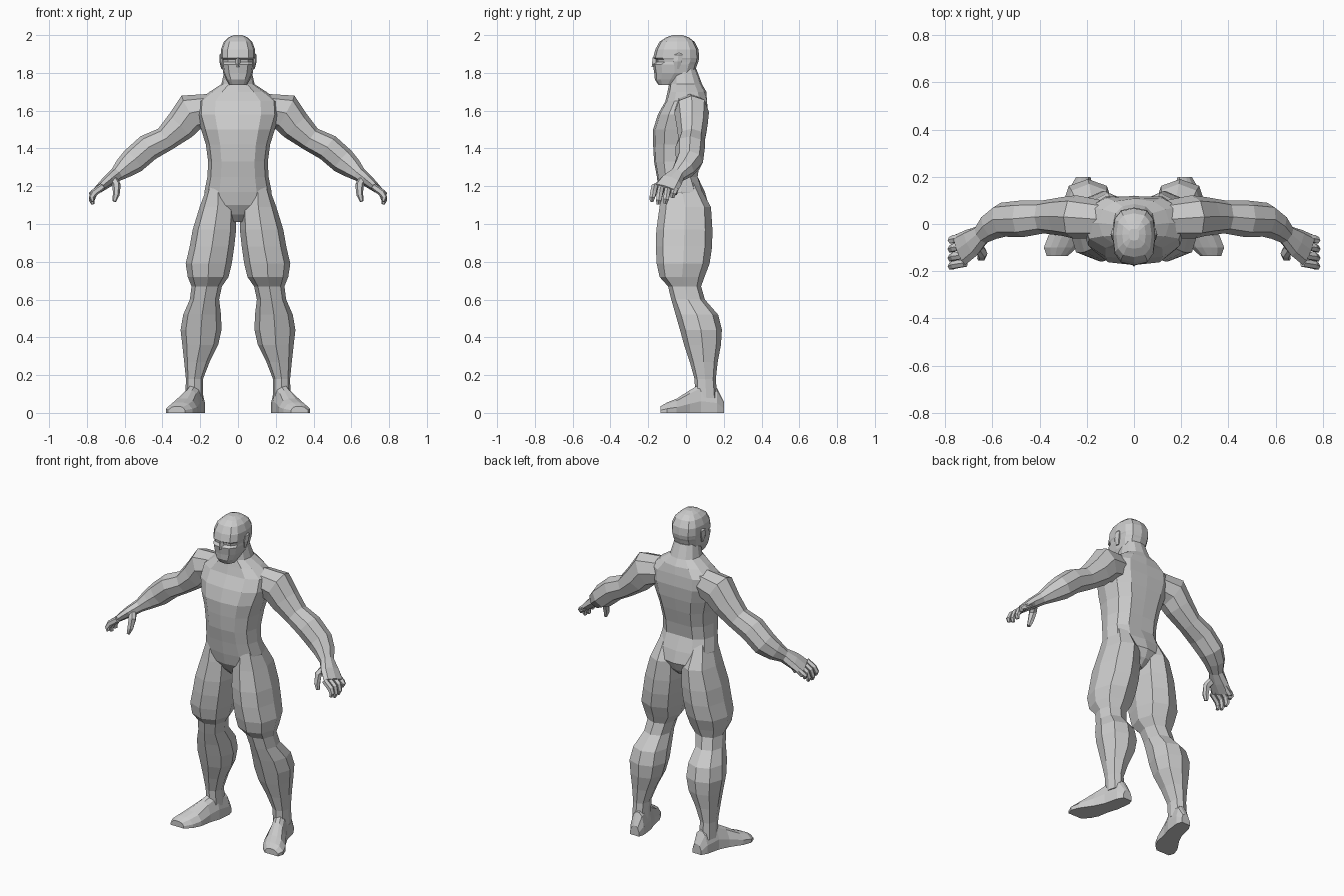
import bpy, bmesh
from math import cos, sin, pi
from mathutils import Vector as V


def unit_ring(n, p):
    # superellipse: p = 1 round, smaller = boxier
    f = lambda c: (abs(c) ** p) * (1 if c > 0 else -1) if abs(c) > 1e-6 else 0
    return [(f(cos(2 * pi * i / n)), f(sin(2 * pi * i / n))) for i in range(n)]


def loft(name, rings, mirror=False):
    bm = bmesh.new()
    vs = [[bm.verts.new(p) for p in r] for r in rings]
    n = len(rings[0])
    for a, b in zip(vs, vs[1:]):
        for i in range(n):
            bm.faces.new((a[i], a[(i + 1) % n], b[(i + 1) % n], b[i]))
    bm.faces.new(vs[0])
    bm.faces.new(vs[-1])
    bmesh.ops.recalc_face_normals(bm, faces=bm.faces)
    me = bpy.data.meshes.new(name)
    bm.to_mesh(me)
    bm.free()
    ob = bpy.data.objects.new(name, me)
    bpy.context.collection.objects.link(ob)
    if mirror:
        ob.modifiers.new("Mirror", 'MIRROR')
    return ob


def level(z, x0, x1, y0, y1, n, p=0.85):
    # horizontal ring filling a box
    return [V(((x0 + x1) / 2 + (x1 - x0) / 2 * a, (y0 + y1) / 2 + (y1 - y0) / 2 * b, z))
            for a, b in unit_ring(n, p)]


def tube(name, path, n, p=0.9):
    # rings (x, y, z, thickness, width) square to the path, mirrored in x
    pts = [V(q[:3]) for q in path]
    rings = []
    for i, q in enumerate(path):
        t = (pts[min(i + 1, len(pts) - 1)] - pts[max(i - 1, 0)]).normalized()
        w = t.cross(V((0, 1, 0))).normalized()
        v = w.cross(t)
        rings.append([pts[i] + w * q[3] * a + v * q[4] * b for a, b in unit_ring(n, p)])
    return loft(name, rings, True)


# torso with neck: z, half width, front y, back y
torso = [(1.01, .03, -.06, .06), (1.05, .09, -.10, .10), (1.10, .16, -.13, .12),
         (1.17, .178, -.145, .10), (1.25, .162, -.16, .075), (1.33, .158, -.175, .088),
         (1.42, .17, -.18, .11), (1.50, .195, -.18, .125), (1.58, .22, -.155, .132),
         (1.65, .215, -.115, .125), (1.70, .15, -.098, .108), (1.74, .088, -.09, .085),
         (1.82, .07, -.08, .055)]
rings = [level(z, -w, w, a, b, 12) for z, w, a, b in torso]
for r in rings[4:10]:
    r[9].y += .006      # breastbone line
    r[3].y -= .014      # spine groove
loft("torso", rings)

# head
head = [(1.735, .045, -.145, -.05), (1.765, .062, -.165, .0), (1.80, .078, -.168, .045),
        (1.845, .086, -.176, .06), (1.857, .086, -.158, .065), (1.872, .088, -.16, .068),
        (1.88, .091, -.174, .07), (1.925, .09, -.162, .066), (1.965, .075, -.14, .045),
        (1.988, .05, -.105, .015), (2.0, .022, -.07, -.02)]
loft("head", [level(z, -w, w, a, b, 12, .72) for z, w, a, b in head])
loft("nose", [level(1.832, -.018, .018, -.182, -.14, 4, 1),
              level(1.882, -.01, .01, -.176, -.14, 4, 1)])
loft("ear", [level(1.82, .07, .088, -.06, -.035, 6), level(1.86, .07, .099, -.07, -.02, 6),
             level(1.895, .07, .098, -.065, -.015, 6), level(1.905, .07, .09, -.05, -.025, 6)], True)

# legs: z, inner x, outer x, front y, back y
leg = [(1.22, .05, .155, -.12, .06), (1.09, .012, .203, -.14, .132), (.97, .01, .24, -.157, .14),
       (.88, .02, .256, -.16, .138), (.79, .033, .277, -.155, .125), (.72, .05, .266, -.14, .098),
       (.67, .085, .246, -.095, .08), (.60, .10, .255, -.078, .10), (.52, .09, .29, -.055, .17),
       (.44, .087, .304, -.032, .19), (.36, .105, .295, -.01, .185), (.27, .15, .285, .02, .168),
       (.18, .185, .276, .045, .158), (.08, .185, .278, .05, .165)]
loft("leg", [level(*q, 8) for q in leg], True)

# feet, heel to toe: y, centre x, half width, top z
foot = [(.20, .215, .03, .06), (.165, .22, .045, .13), (.08, .235, .05, .155),
        (.02, .26, .055, .12), (-.05, .29, .073, .075), (-.10, .312, .07, .055),
        (-.135, .325, .045, .035)]
section = [(-1, 0), (1, 0), (1, .4), (.6, .85), (.2, 1), (-.3, 1), (-.7, .85), (-1, .4)]
loft("foot", [[V((c + a * w, y, h * b)) for a, b in section] for y, c, w, h in foot], True)

# arm running into the palm
tube("arm", [(.14, .02, 1.61, .08, .08), (.25, .03, 1.59, .102, .092), (.305, .032, 1.52, .085, .082),
             (.385, .03, 1.45, .066, .07), (.475, .022, 1.405, .072, .078),
             (.555, .018, 1.335, .07, .073), (.605, -.01, 1.295, .056, .06),
             (.645, -.045, 1.26, .038, .042), (.69, -.08, 1.225, .032, .062),
             (.738, -.11, 1.185, .022, .07)], 8)

# fingers and thumb
for i, (y, tip) in enumerate([(-.055, 1.14), (-.092, 1.11), (-.13, 1.105), (-.165, 1.12)]):
    tube(f"finger_{i + 1}", [(.715, y, 1.20, .018, .018), (.762, y - .008, 1.165, .019, .018),
                             (.775, y - .014, tip + .02, .015, .016),
                             (.768, y - .017, tip, .009, .011)], 6)
tube("thumb", [(.665, -.085, 1.245, .022, .022), (.642, -.125, 1.205, .022, .022),
               (.645, -.14, 1.155, .018, .018), (.655, -.145, 1.12, .01, .012)], 6)
